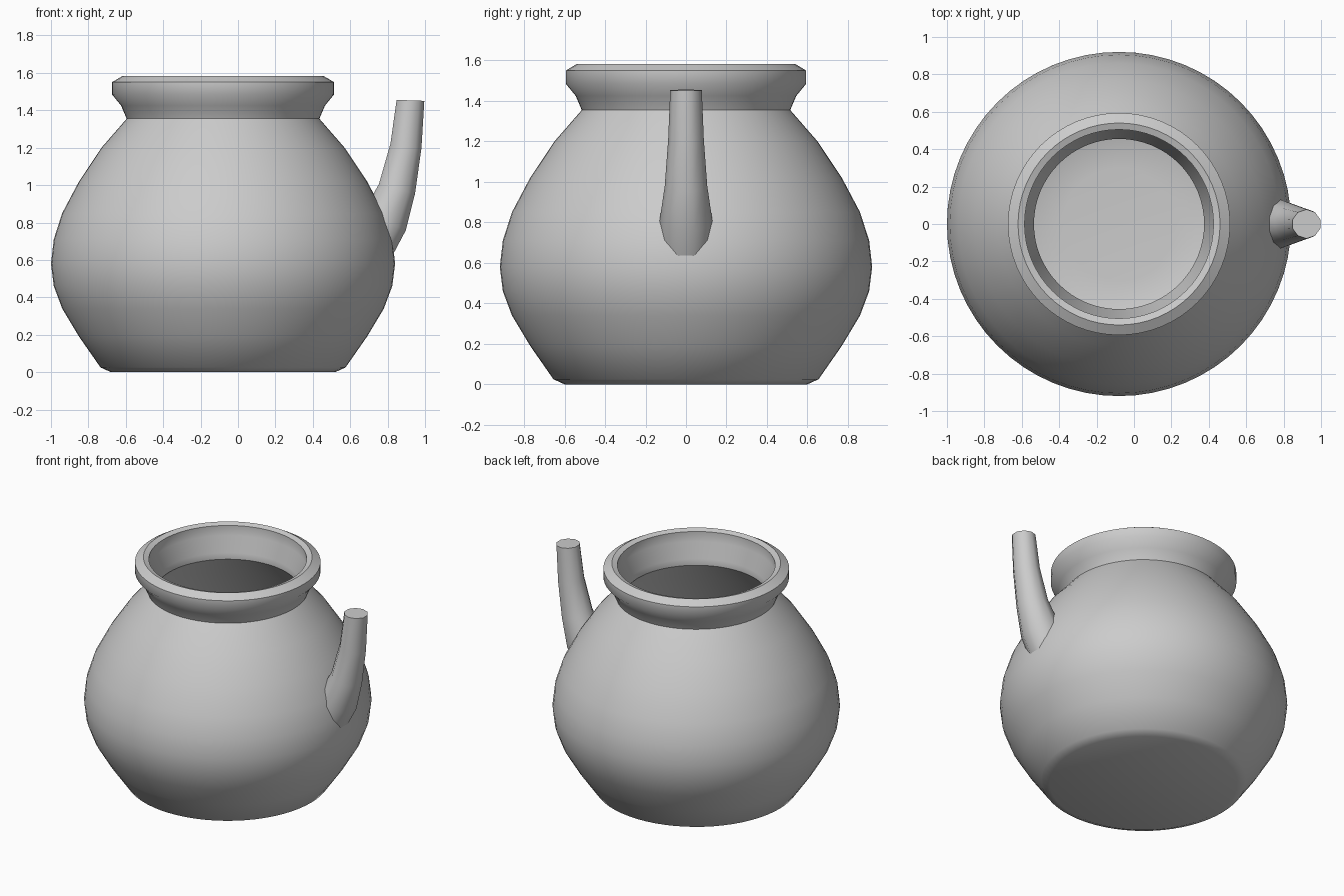
import bpy
import bmesh
from math import cos, sin, tau, radians, atan2
from mathutils import Vector

cube = bpy.data.objects.get("Cube")
if cube:
    bpy.data.objects.remove(cube)

BODY_X = -0.08
BODY_SIDES = 64
SPOUT_SIDES = 10

clay = bpy.data.materials.new("grey clay")
clay.use_nodes = True
clay.diffuse_color = (0.6, 0.6, 0.6, 1)
clay.node_tree.nodes["Principled BSDF"].inputs["Base Color"].default_value = clay.diffuse_color


def finish(name, bm, angle):
    bmesh.ops.recalc_face_normals(bm, faces=bm.faces)
    mesh = bpy.data.meshes.new(name)
    bm.to_mesh(mesh)
    bm.free()
    mesh.materials.append(clay)
    obj = bpy.data.objects.new(name, mesh)
    bpy.context.collection.objects.link(obj)
    bpy.ops.object.select_all(action="DESELECT")
    obj.select_set(True)
    bpy.context.view_layer.objects.active = obj
    bpy.ops.object.shade_smooth_by_angle(angle=radians(angle))
    return obj


def skin(bm, rings):
    """Join neighbouring rings with quads and close both ends."""
    for low, high in zip(rings, rings[1:]):
        for i in range(len(low)):
            j = (i + 1) % len(low)
            bm.faces.new((low[i], low[j], high[j], high[i]))
    bm.faces.new(rings[0])
    bm.faces.new(rings[-1])


# Pot: belly, neck and flared rim outside, then the hollow inside
belly = [(0.655, 0.025), (0.77, 0.19), (0.86, 0.34), (0.905, 0.46), (0.92, 0.58),
         (0.905, 0.71), (0.86, 0.85), (0.77, 1.02), (0.65, 1.2), (0.515, 1.355)]
rim = [(0.545, 1.425), (0.594, 1.485), (0.594, 1.55), (0.54, 1.582),
       (0.505, 1.57), (0.505, 1.5), (0.455, 1.4)]
hollow = [(r - 0.06, z) for r, z in reversed(belly[1:])]
profile = [(0.6, 0)] + belly + rim + hollow + [(0.58, 0.08), (0.3, 0.06)]

bm = bmesh.new()
rings = [[bm.verts.new((BODY_X + r * cos(tau * i / BODY_SIDES),
                        r * sin(tau * i / BODY_SIDES), z))
          for i in range(BODY_SIDES)] for r, z in profile]
skin(bm, rings)
finish("pot_body", bm, 40)

# Spout: tapering tube, each section is centre x, centre z, radius, lean in degrees
sections = [(0.70, 0.65, 0.13, 28), (0.785, 0.81, 0.13, 25), (0.85, 0.98, 0.105, 15),
            (0.898, 1.21, 0.088, 8), (0.922, 1.453, 0.078, 2)]
bm = bmesh.new()
rings = []
for x, z, r, lean in sections:
    across = Vector((cos(radians(lean)), 0, -sin(radians(lean))))
    side = Vector((0, 1, 0))
    angles = [tau * (i + 0.5) / SPOUT_SIDES for i in range(SPOUT_SIDES)]
    rings.append([bm.verts.new(Vector((x, 0, z)) + r * (cos(a) * across + sin(a) * side))
                  for a in angles])
skin(bm, rings)
finish("spout", bm, 50)
